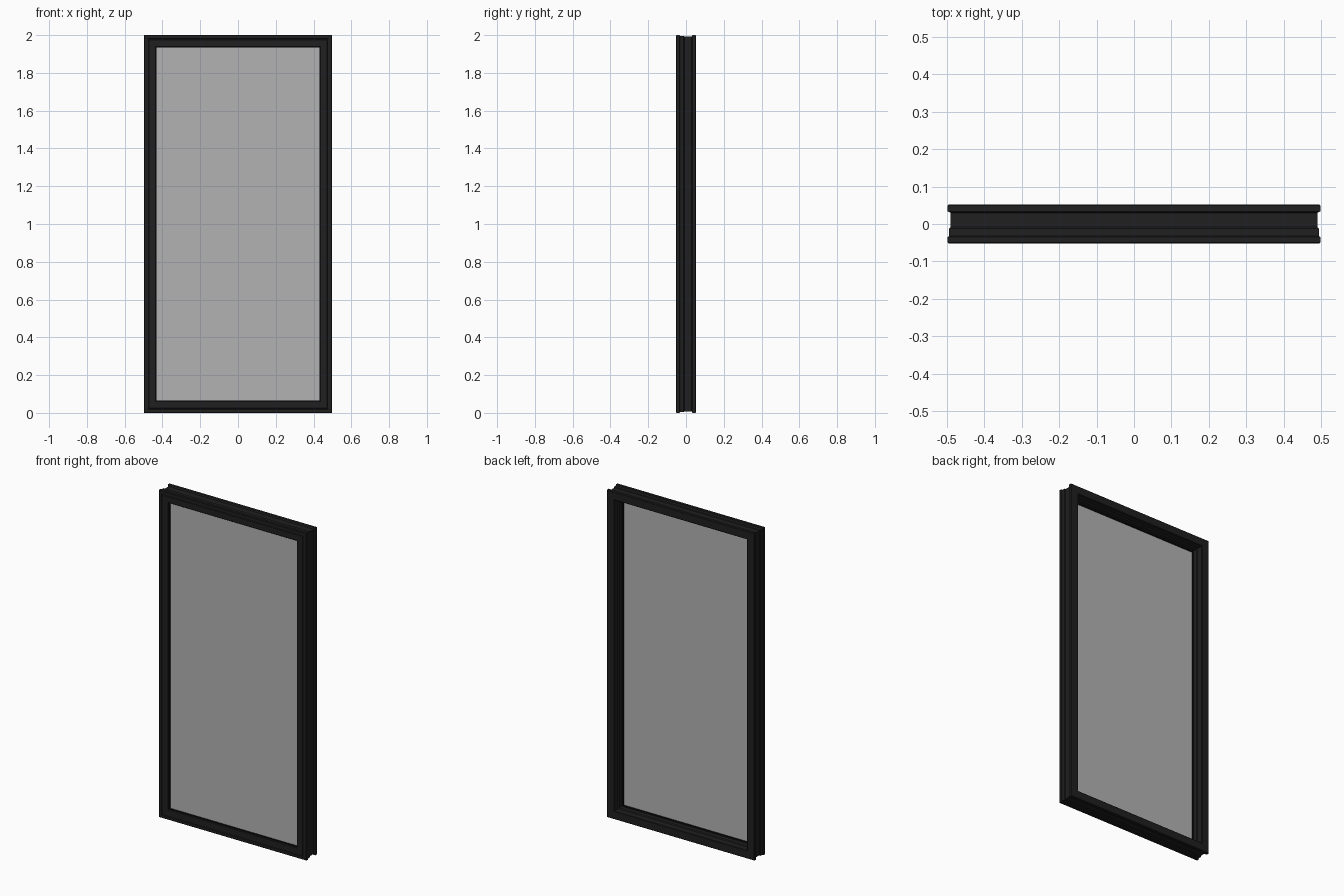
import bpy
import bmesh

cube = bpy.data.objects.get("Cube")
if cube:
    bpy.data.objects.remove(cube, do_unlink=True)

HALF_WIDTH, HEIGHT = 0.498, 2.0


def material(name, color, alpha=1.0):
    mat = bpy.data.materials.new(name)
    mat.use_nodes = True
    mat.diffuse_color = (*color, alpha)
    shader = mat.node_tree.nodes["Principled BSDF"]
    shader.inputs["Base Color"].default_value = (*color, 1.0)
    shader.inputs["Alpha"].default_value = alpha
    shader.inputs["Roughness"].default_value = 0.5
    return mat


def finish(name, bm, mat):
    bmesh.ops.recalc_face_normals(bm, faces=bm.faces)
    mesh = bpy.data.meshes.new(name)
    bm.to_mesh(mesh)
    bm.free()
    mesh.materials.append(mat)
    obj = bpy.data.objects.new(name, mesh)
    bpy.context.collection.objects.link(obj)
    return obj


def mitred_ring(name, profile, mat):
    """Sweep a closed (inset, depth) profile around the rectangle."""
    bm = bmesh.new()
    loops = []
    for sx, top in ((-1, 0), (1, 0), (1, 1), (-1, 1)):
        loops.append([bm.verts.new((sx * (HALF_WIDTH - r), y,
                                    HEIGHT - r if top else r))
                      for r, y in profile])
    n = len(profile)
    for i in range(4):
        a, b = loops[i], loops[(i + 1) % 4]
        for j in range(n):
            k = (j + 1) % n
            bm.faces.new((a[j], b[j], b[k], a[k]))
    return finish(name, bm, mat)


def pane(name, inset, y_front, y_back, mat):
    bm = bmesh.new()
    bmesh.ops.create_cube(bm, size=1)
    for v in bm.verts:
        v.co.x *= 2 * (HALF_WIDTH - inset)
        v.co.y = y_front if v.co.y < 0 else y_back
        v.co.z = inset if v.co.z < 0 else HEIGHT - inset
    return finish(name, bm, mat)


black_metal = material("black metal", (0.014, 0.014, 0.014))
rubber = material("black rubber", (0.005, 0.005, 0.005))
glass = material("grey glass", (0.45, 0.45, 0.45), 0.4)

# Frame section: grooved front face, stepped glazing rebate, outer channel
frame_profile = [
    (0.0, -0.050), (0.003, -0.0525), (0.018, -0.0525), (0.020, -0.049),
    (0.024, -0.049), (0.026, -0.0525), (0.061, -0.0525), (0.063, -0.050),
    (0.063, -0.012), (0.056, -0.012), (0.056, 0.012), (0.050, 0.016),
    (0.050, 0.050), (0.047, 0.0525), (0.003, 0.0525), (0.0, 0.050),
    (0.0, 0.034), (0.008, 0.030), (0.008, -0.008), (0.004, -0.012),
    (0.004, -0.032), (0.0, -0.035),
]
mitred_ring("window_frame", frame_profile, black_metal)

# Seals holding the glass on both sides
for name, y0, y1 in (("front_seal", -0.046, -0.036), ("back_seal", -0.016, -0.009)):
    mitred_ring(name, [(0.060, y0), (0.066, y0), (0.066, y1), (0.060, y1)], rubber)

# Glass pane
pane("glass_pane", 0.062, -0.036, -0.016, glass)
